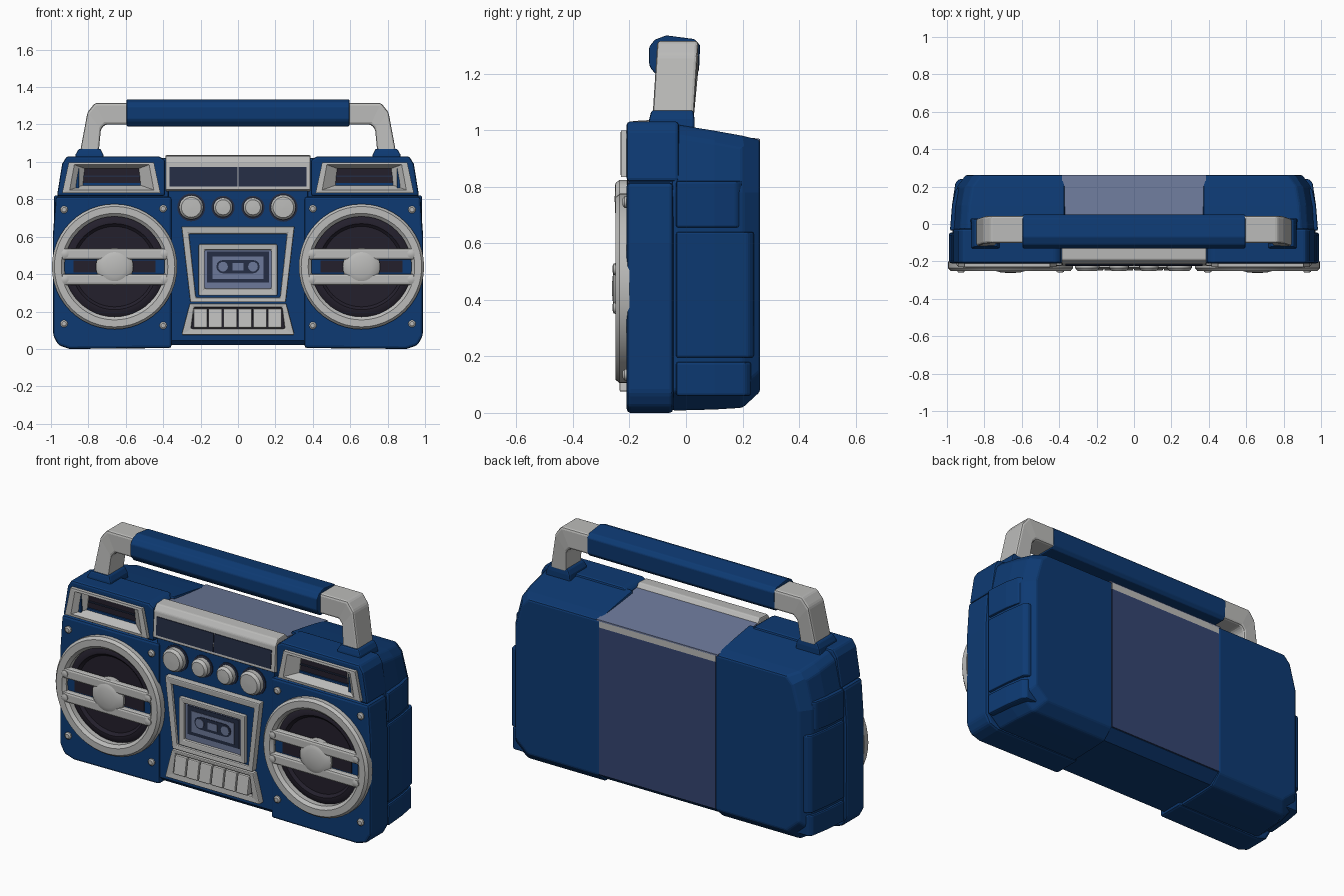
import bpy, bmesh, math


def colour(name, r, g, b):
    m = bpy.data.materials.new(name)
    m.diffuse_color = (r, g, b, 1)
    return m


BLUE = colour("blue_plastic", 0.004, 0.042, 0.17)
GREY = colour("light_grey", 0.50, 0.50, 0.49)
DARK = colour("dark_cone", 0.017, 0.014, 0.025)
NAVY = colour("display_glass", 0.018, 0.026, 0.058)
SLATE = colour("light_slate", 0.15, 0.19, 0.32)
BACK = colour("back_slate", 0.035, 0.060, 0.165)


def loft(name, rings, mat, cap=True, bevel=0, smooth=False, closed=False):
    """Skin a series of equal-length point rings."""
    bm = bmesh.new()
    vs = [[bm.verts.new(p) for p in r] for r in rings]
    n = len(rings[0])
    pairs = list(zip(vs, vs[1:])) + ([(vs[-1], vs[0])] if closed else [])
    for a, b in pairs:
        for i in range(n):
            j = (i + 1) % n
            bm.faces.new((a[i], a[j], b[j], b[i]))
    if cap and not closed:
        bm.faces.new(vs[0])
        bm.faces.new(vs[-1])
    bmesh.ops.recalc_face_normals(bm, faces=bm.faces)
    me = bpy.data.meshes.new(name)
    bm.to_mesh(me)
    bm.free()
    me.materials.append(mat)
    ob = bpy.data.objects.new(name, me)
    bpy.context.collection.objects.link(ob)
    if bevel:
        mod = ob.modifiers.new("soft_edges", "BEVEL")
        mod.width, mod.segments, mod.angle_limit = bevel, 2, math.radians(25)
    if smooth:
        bpy.ops.object.select_all(action="DESELECT")
        ob.select_set(True)
        bpy.context.view_layer.objects.active = ob
        bpy.ops.object.shade_smooth_by_angle(angle=math.radians(35))
    return ob


def at_y(pts, y, s=1):
    return [(s * x, y, z) for x, z in pts]


def rect(x0, x1, z0, z1):
    return [(x0, z0), (x1, z0), (x1, z1), (x0, z1)]


def plate(name, pts, y0, y1, mat, s=1, bevel=0):
    return loft(name, [at_y(pts, y0, s), at_y(pts, y1, s)], mat, bevel=bevel)


def frame(name, outer, inner, yb, yf, yi, mat, s=1, bevel=0.006):
    """Picture frame with an outer wall, front face and inner wall."""
    return loft(name, [at_y(outer, yb, s), at_y(outer, yf, s),
                       at_y(inner, yf + 0.003, s), at_y(inner, yi, s)],
                mat, closed=True, bevel=bevel)


def lathe(name, cx, cz, prof, mat, n=48, closed=False):
    """Turn (radius, y) points about a front-to-back axis."""
    rings = [[(cx + r * math.cos(2 * math.pi * i / n), y,
               cz + r * math.sin(2 * math.pi * i / n)) for i in range(n)] for r, y in prof]
    return loft(name, rings, mat, closed=closed, smooth=True)


def across(name, yz, x0, x1, mat, bevel=0):
    return loft(name, [[(x, y, z) for y, z in yz] for x in (x0, x1)], mat, bevel=bevel)


def cut(target, cutter):
    cutter.hide_render = True
    cutter.display_type = "WIRE"
    mod = target.modifiers.new("opening", "BOOLEAN")
    mod.operation, mod.object, mod.solver = "DIFFERENCE", cutter, "EXACT"


def rear_profile(xo, zb, zt):
    return [(0.37, zb), (xo - 0.08, zb), (xo, zb + 0.07), (xo, 0.78),
            (xo - 0.04, zt - 0.04), (xo - 0.08, zt), (0.37, zt)]


CX, CZ = 0.66, 0.44
for s, side in ((-1, "left"), (1, "right")):
    def nm(t):
        return side + "_" + t

    # cabinet: lower and upper front boxes, rear shell
    low = plate(nm("speaker_box"), [(0.355, 0.005), (0.90, 0.0), (0.96, 0.02), (0.988, 0.07),
                (0.99, 0.60), (0.975, 0.815), (0.355, 0.815)], -0.21, -0.045, BLUE, s, 0.014)
    up = plate(nm("tweeter_box"), [(0.39, 0.818), (0.968, 0.818), (0.94, 0.99), (0.915, 1.03),
               (0.42, 1.03), (0.39, 1.01)], -0.21, -0.025, BLUE, s, 0.012)
    loft(nm("rear_shell"), [at_y(rear_profile(*a), y, s) for y, a in (
        (-0.05, (0.972, 0.008, 1.022)), (0.10, (0.962, 0.012, 0.998)),
        (0.20, (0.945, 0.018, 0.98)), (0.262, (0.90, 0.075, 0.965)))], BLUE, bevel=0.01)
    for i, (z0, z1, y1) in enumerate(((0.06, 0.18, 0.23), (0.195, 0.64, 0.24), (0.655, 0.82, 0.20))):
        loft(nm("side_panel_%d" % i), [at_y(rect(0.85, x, z0, z1), y, s) for y, x in (
            (-0.035, 0.984), (0.10, 0.973), (y1 - 0.02, 0.955), (y1, 0.935))], BLUE, bevel=0.008)

    # woofer: opening, cone, rim, bars and hub
    x = s * CX
    cut(low, lathe(nm("woofer_cutter"), x, CZ, [(0.275, -0.3), (0.275, -0.10)], DARK))
    lathe(nm("woofer_cone"), x, CZ, [(0.28, -0.20), (0.265, -0.205), (0.25, -0.215), (0.23, -0.215),
          (0.215, -0.20), (0.11, -0.13), (0.02, -0.12)], DARK)
    lathe(nm("woofer_rim"), x, CZ, [(0.335, -0.20), (0.335, -0.235), (0.322, -0.25), (0.285, -0.25),
          (0.268, -0.235), (0.268, -0.195)], GREY, closed=True)
    plate(nm("bar_backing"), rect(CX - 0.27, CX + 0.27, 0.39, 0.49), -0.215, -0.222, BLUE, s)
    plate(nm("bar_slot"), rect(CX - 0.22, CX + 0.22, 0.408, 0.472), -0.222, -0.226, DARK, s)
    for k, zc in enumerate((0.508, 0.372)):
        plate(nm("woofer_bar_%d" % k), rect(CX - 0.285, CX + 0.285, zc - 0.03, zc + 0.03),
              -0.21, -0.252, GREY, s, 0.012)
        for d in (-0.265, 0.265):
            lathe(nm("bar_stud"), x + d, zc, [(0.02, -0.24), (0.02, -0.256), (0.01, -0.26)], GREY, 12)
    lathe(nm("woofer_hub"), x, CZ, [(0.1, -0.2), (0.1, -0.238), (0.085, -0.25), (0.055, -0.258),
          (0.015, -0.262)], GREY)
    for px, pz in ((0.40, 0.75), (0.93, 0.745), (0.40, 0.125), (0.93, 0.135)):
        lathe(nm("screw"), s * px, pz, [(0.02, -0.2), (0.02, -0.218), (0.012, -0.224)], GREY, 12)

    # tweeter
    cut(up, plate(nm("tweeter_cutter"), rect(0.48, 0.85, 0.855, 0.975), -0.3, -0.165, DARK, s))
    outer = [(0.415, 0.835), (0.94, 0.835), (0.905, 0.998), (0.45, 0.998)]
    lip = [(0.45, 0.85), (0.90, 0.85), (0.875, 0.985), (0.475, 0.985)]
    deep = [(0.52, 0.875), (0.83, 0.875), (0.82, 0.965), (0.53, 0.965)]
    loft(nm("tweeter_frame"), [at_y(outer, -0.20, s), at_y(outer, -0.23, s), at_y(lip, -0.232, s),
         at_y(deep, -0.185, s), at_y(deep, -0.175, s)], GREY, closed=True)
    plate(nm("tweeter_grille"), rect(0.50, 0.845, 0.86, 0.97), -0.17, -0.178, DARK, s)
    plate(nm("tweeter_lip"), rect(0.52, 0.83, 0.872, 0.886), -0.178, -0.186, BLUE, s)
    plate(nm("tweeter_louver"), rect(0.525, 0.825, 0.92, 0.927), -0.178, -0.186, NAVY, s)

    # handle foot and arm
    loft(nm("handle_foot"), [[(s * a, y, z) for a, y in ((x0, y0), (x1, y0), (x1, y1), (x0, y1))]
         for z, x0, x1, y0, y1 in ((1.0, 0.715, 0.875, -0.135, 0.03), (1.04, 0.72, 0.868, -0.13, 0.03),
                                   (1.07, 0.735, 0.852, -0.122, 0.026))], BLUE, bevel=0.008)
    arm = []
    for (xi, zi), (xo, zo) in (((0.58, 1.2), (0.58, 1.315)), ((0.71, 1.2), (0.765, 1.315)),
                               ((0.733, 1.175), (0.805, 1.265)), ((0.745, 1.05), (0.845, 1.05))):
        t = 0.06 * (zo - 1.05)
        arm.append([(s * xi, -0.118 + t, zi), (s * xo, -0.118 + t, zo),
                    (s * xo, 0.028 + t, zo), (s * xi, 0.028 + t, zi)])
    loft(nm("handle_arm"), arm, GREY, bevel=0.012)

# handle grip
across("handle_grip", [(-0.122, 1.215), (-0.13, 1.23), (-0.13, 1.295), (-0.11, 1.32), (-0.07, 1.335),
       (0.03, 1.322), (0.05, 1.30), (0.046, 1.21), (0.03, 1.19), (-0.10, 1.19)], -0.595, 0.595, BLUE, 0.005)

# centre cabinet with back and top panels
across("centre_body", [(-0.2, 0.045), (-0.175, 0.02), (0.19, 0.028), (0.255, 0.078), (0.255, 0.96),
       (-0.1, 1.005), (-0.17, 1.005), (-0.2, 0.98)], -0.372, 0.372, BLUE)
plate("back_panel", rect(-0.37, 0.37, 0.08, 0.925), 0.254, 0.262, BACK)
plate("back_trim", rect(-0.37, 0.37, 0.925, 0.963), 0.254, 0.262, GREY)
across("top_panel", [(-0.1, 1.004), (-0.1, 1.013), (0.262, 0.969), (0.262, 0.96)], -0.385, 0.385, SLATE)

# radio display
across("display_frame", [(-0.19, 0.842), (-0.222, 0.85), (-0.212, 1.0), (-0.19, 1.032), (-0.12, 1.036),
       (-0.10, 1.01), (-0.10, 0.842)], -0.388, 0.388, GREY, 0.006)
for name, x0, x1 in (("display_left", -0.365, -0.002), ("display_right", 0.002, 0.365)):
    across(name, [(-0.21, 0.868), (-0.225, 0.868), (-0.218, 0.972), (-0.2, 0.972)], x0, x1, NAVY)

# knobs
for x, r in ((-0.25, 0.065), (-0.08, 0.052), (0.08, 0.052), (0.242, 0.067)):
    lathe("knob_collar", x, 0.757, [(r + 0.01, -0.19), (r + 0.01, -0.206), (r, -0.208)], NAVY, 24)
    lathe("knob", x, 0.757, [(r, -0.19), (r, -0.235), (r - 0.012, -0.25), (0.01, -0.252)], GREY, 24)

# cassette door
frame("cassette_door_frame", [(-0.302, 0.655), (0.302, 0.655), (0.255, 0.25), (-0.255, 0.25)],
      [(-0.262, 0.615), (0.262, 0.615), (0.225, 0.275), (-0.225, 0.275)], -0.19, -0.235, -0.19, GREY)
plate("cassette_door", [(-0.27, 0.63), (0.27, 0.63), (0.23, 0.265), (-0.23, 0.265)], -0.19, -0.218, BLUE)
frame("cassette_window_frame", rect(-0.21, 0.21, 0.285, 0.56), rect(-0.178, 0.178, 0.322, 0.53),
      -0.21, -0.24, -0.21, GREY)
plate("cassette_window", rect(-0.185, 0.185, 0.315, 0.535), -0.215, -0.222, SLATE)
plate("cassette_shell", rect(-0.165, 0.165, 0.355, 0.52), -0.222, -0.225, NAVY)
plate("cassette_label", rect(-0.135, 0.135, 0.375, 0.495), -0.225, -0.228, SLATE)
capsule = [(c * 0.08 + 0.036 * math.cos(a), 0.44 + 0.036 * math.sin(a)) for c, a0 in ((1, -90), (-1, 90))
           for a in [math.radians(a0 + 30 * k) for k in range(7)]]
plate("cassette_slot", capsule, -0.228, -0.231, NAVY)
for x in (-0.08, 0.08):
    lathe("cassette_reel", x, 0.44, [(0.026, -0.23), (0.026, -0.234), (0.01, -0.234)], SLATE, 16)
plate("tape_view", rect(-0.03, 0.03, 0.42, 0.46), -0.23, -0.233, SLATE)

# piano key tray
frame("key_tray", [(-0.258, 0.243), (0.258, 0.243), (0.302, 0.075), (-0.302, 0.075)],
      [(-0.235, 0.222), (0.235, 0.222), (0.25, 0.108), (-0.25, 0.108)], -0.19, -0.235, -0.19, GREY)
plate("key_tray_floor", rect(-0.26, 0.26, 0.1, 0.23), -0.19, -0.208, DARK)
for i in range(6):
    x = -0.2375 + i * 0.0795
    loft("key_%d" % i, [at_y(rect(x, x + 0.0735, 0.112, 0.218), -0.2),
                        [(x, -0.25, 0.114), (x + 0.0735, -0.25, 0.114),
                         (x + 0.0735, -0.232, 0.216), (x, -0.232, 0.216)]], GREY, bevel=0.005)
